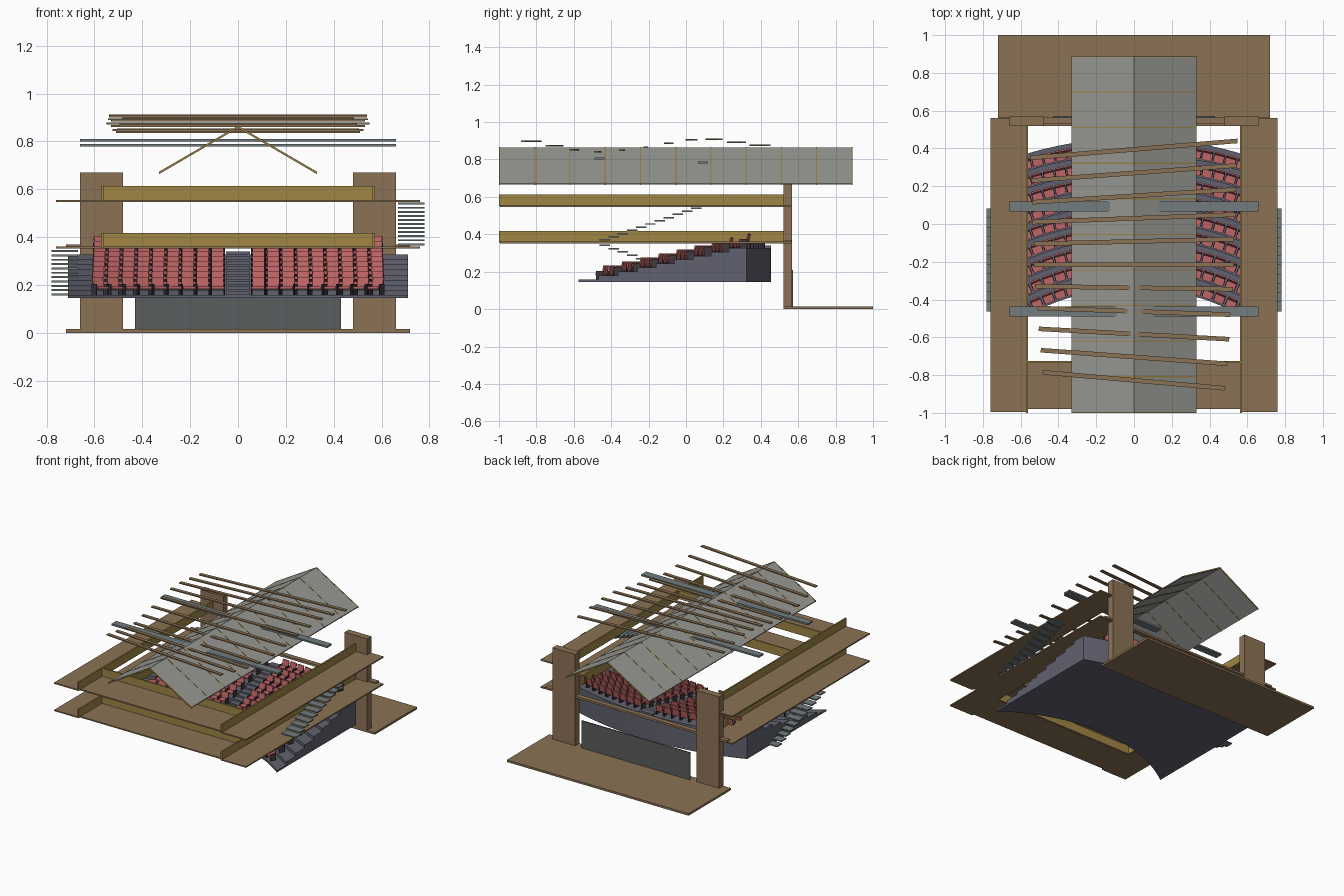
import bpy, bmesh, math
from mathutils import Matrix, Vector

if "Cube" in bpy.data.objects:
    bpy.data.objects.remove(bpy.data.objects["Cube"])


def material(name, r, g, b):
    m = bpy.data.materials.new(name)
    m.diffuse_color = (r, g, b, 1)
    m.use_nodes = True
    m.node_tree.nodes["Principled BSDF"].inputs["Base Color"].default_value = m.diffuse_color
    return m


WOOD = material("wood", .26, .17, .09)
GOLD = material("gold", .35, .24, .06)
RED = material("red_fabric", .52, .13, .13)
DARK = material("dark_metal", .05, .04, .05)
CARPET = material("carpet", .12, .12, .16)
ROOF = material("roof_panel", .32, .32, .30)
STEEL = material("steel", .17, .20, .21)
SCREEN = material("screen", .10, .11, .11)


def add_object(name, bm, *mats):
    bmesh.ops.recalc_face_normals(bm, faces=bm.faces[:])
    me = bpy.data.meshes.new(name)
    bm.to_mesh(me)
    bm.free()
    for m in mats:
        me.materials.append(m)
    ob = bpy.data.objects.new(name, me)
    bpy.context.collection.objects.link(ob)
    return ob


def add_box(bm, lo, hi, rot=None, mat=0):
    lo, hi = Vector(lo), Vector(hi)
    m = Matrix.Translation((lo + hi) / 2) @ (rot or Matrix()) @ Matrix.Diagonal((*(hi - lo), 1))
    for v in bmesh.ops.create_cube(bm, size=1, matrix=m)["verts"]:
        for f in v.link_faces:
            f.material_index = mat


def box(name, lo, hi, mat):
    bm = bmesh.new()
    add_box(bm, lo, hi)
    return add_object(name, bm, mat)


def prism(name, profile, y0, y1, mat):
    """Extrude an x-z profile along y."""
    bm = bmesh.new()
    a = [bm.verts.new((x, y0, z)) for x, z in profile]
    f = bm.faces.new(a)
    r = bmesh.ops.extrude_face_region(bm, geom=[f])
    bmesh.ops.translate(bm, vec=(0, y1 - y0, 0),
                        verts=[g for g in r["geom"] if isinstance(g, bmesh.types.BMVert)])
    return add_object(name, bm, mat)


# Stage floor, screen and proscenium
box("stage_floor", (-.72, .52, 0), (.72, 1, .015), WOOD)
box("stage_screen", (-.43, .563, .015), (.43, .571, .21), SCREEN)
box("proscenium_beam", (-.72, .53, .355), (.72, .565, .37), WOOD)
for s in (-1, 1):
    xs = sorted((s * .48, s * .66))
    box("proscenium_column", (xs[0], .52, .01), (xs[1], .568, .67), WOOD)

# Two U-shaped balconies with gold parapets
for z in (.352, .547):
    for s in (-1, 1):
        xs = sorted((s * .57, s * .76))
        box("side_balcony", (xs[0], -.995, z), (xs[1], .56, z + .009), WOOD)
        xs = sorted((s * .562, s * .572))
        box("side_parapet", (xs[0], -1, z + .004), (xs[1], .52, z + .066), GOLD)
    box("rear_balcony", (-.57, -.98, z), (.57, -.73, z + .009), WOOD)
    box("rear_parapet", (-.57, -.735, z + .004), (.57, -.725, z + .066), GOLD)

# Curved raked seating bank: stepped profile following arcs round a far centre
CY, R0, R1, Z0, ROWS = -1.53, 1.19, 1.985, .145, 9
PITCH, RISE = (R1 - R0) / ROWS, .0212


def arc_y(r, x):
    return CY + math.sqrt(r * r - x * x)


def stepped_bank(name, half, steps, z_first, z_last, seg):
    prof = [(R0, Z0)]
    for i in range(steps):
        z = z_first + (z_last - z_first) * i / (steps - 1)
        prof += [(R0 + (R1 - R0) * i / steps + (.0005 if i == 0 else 0), z),
                 (R0 + (R1 - R0) * (i + 1) / steps, z)]
    prof.append((R1, Z0))
    bm = bmesh.new()
    rings = []
    for k in range(seg + 1):
        x = -half + 2 * half * k / seg
        rings.append([bm.verts.new((x, arc_y(r, x), z)) for r, z in prof])
    n = len(prof)
    for a, b in zip(rings, rings[1:]):
        for j in range(n):
            bm.faces.new((a[j], a[(j + 1) % n], b[(j + 1) % n], b[j]))
    bm.faces.new(rings[0])
    bm.faces.new(rings[-1])
    for f in bm.faces:
        f.smooth = len(f.verts) == 4
    ob = add_object(name, bm, CARPET)
    bpy.context.view_layer.objects.active = ob
    ob.select_set(True)
    bpy.ops.object.shade_smooth_by_angle(angle=math.radians(30))
    ob.select_set(False)


Z_FIRST = .158
Z_LAST = Z_FIRST + RISE * (ROWS - 1)
stepped_bank("seating_bank", .71, ROWS, Z_FIRST, Z_LAST, 28)
stepped_bank("centre_aisle_steps", .05, ROWS * 2, Z_FIRST + .004, Z_LAST + .012, 4)

# One seat (faces -y), shared by all rows
bm = bmesh.new()
add_box(bm, (-.025, .002, .025), (.025, .045, .036), mat=0)
add_box(bm, (-.025, .045, .024), (.025, .053, .076), Matrix.Rotation(-.2, 4, 'X'), 0)
for s in (-1, 1):
    add_box(bm, (s * .027 - .002, .008, 0), (s * .027 + .002, .05, .046), mat=1)
seat = add_object("seat", bm, RED, DARK)
seat_mesh = seat.data
bpy.data.objects.remove(seat)
for row in range(ROWS):
    r = R0 + row * PITCH + .006
    for col in range(9):
        for s in (-1, 1):
            x = s * (.083 + .06 * col)
            ob = bpy.data.objects.new("seat", seat_mesh)
            ob.location = (x, arc_y(r, x), Z_FIRST + RISE * row)
            ob.rotation_euler.z = -math.asin(x / r)
            bpy.context.collection.objects.link(ob)

# Floating side stairs: right one climbs to the upper balcony, left one drops to the floor
for s, za, zb in ((1, .37, .54), (-1, .342, .16)):
    bm = bmesh.new()
    xs = sorted((s * .67, s * .78))
    for i in range(11):
        y, z = -.435 + .049 * i, za + (zb - za) * i / 10
        add_box(bm, (xs[0], y - .028, z - .004), (xs[1], y + .028, z + .004))
    add_object("side_stair_treads", bm, STEEL)

# Gabled roof and its ribs
T = .006
gable = [(-.33, .672), (0, .864), (.33, .672), (.33, .672 - T), (0, .864 - T), (-.33, .672 - T)]
prism("gabled_roof", gable, -.997, .887, ROOF)
rib = [(-.331, .673), (0, .866), (.331, .673), (.331, .663), (0, .856), (-.331, .663)]
for i in range(11):
    y = -.997 + .1884 * i
    prism("roof_rib", rib, y - .003, y + .003, GOLD)

# Lighting trusses
box("lighting_truss", (-.66, .065, .778), (.66, .118, .79), STEEL)
box("lighting_truss", (-.66, -.49, .799), (.66, -.436, .811), STEEL)

# Waving ceiling slats: half length, left y, right y, height
SLATS = [(.55, .35, .44, .875), (.545, .23, .31, .893), (.54, .115, .183, .908),
         (.54, .01, .05, .905), (.53, -.105, -.08, .888), (.53, -.215, -.215, .865),
         (.525, -.33, -.345, .848), (.51, -.445, -.48, .84), (.505, -.555, -.61, .851),
         (.495, -.668, -.74, .873), (.485, -.785, -.87, .897)]
for h, yl, yr, z in SLATS:
    bm = bmesh.new()
    y = (yl + yr) / 2
    add_box(bm, (-h, y - .012, z - .004), (h, y + .012, z + .004),
            Matrix.Rotation(math.atan2(yr - yl, 2 * h), 4, 'Z'))
    add_object("ceiling_slat", bm, WOOD)
